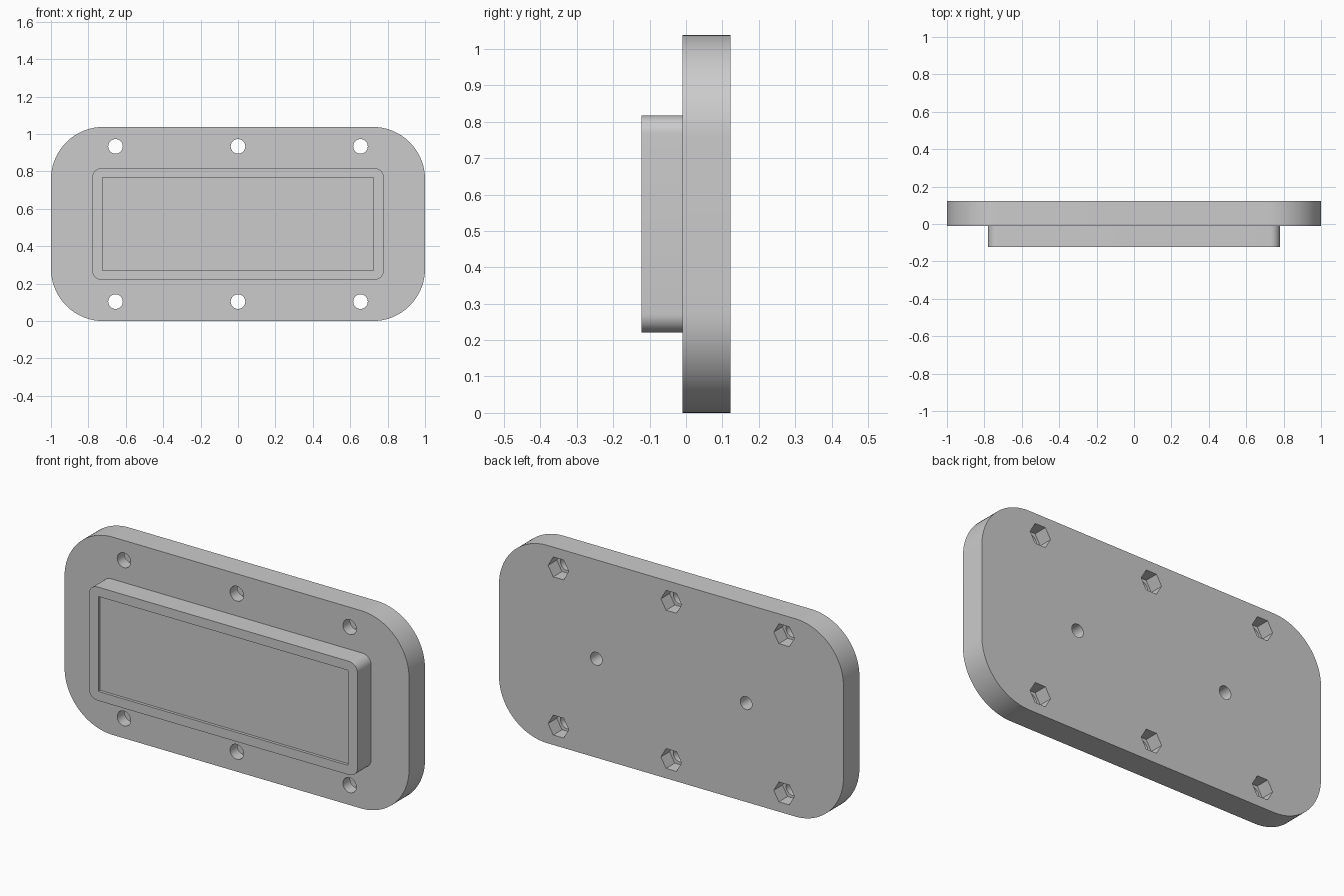
import bpy, bmesh, math

if "Cube" in bpy.data.objects:
    bpy.data.objects.remove(bpy.data.objects["Cube"])

FRONT, STEP, BACK, MID_Z = -0.1225, -0.01, 0.1225, 0.519


def prism(name, points, y0, y1):
    """Extrude an outline of (x, z) points from y0 to y1."""
    bm = bmesh.new()
    face = bm.faces.new([bm.verts.new((x, y0, z)) for x, z in points])
    ext = bmesh.ops.extrude_face_region(bm, geom=[face])
    moved = [v for v in ext["geom"] if isinstance(v, bmesh.types.BMVert)]
    bmesh.ops.translate(bm, verts=moved, vec=(0, y1 - y0, 0))
    bmesh.ops.recalc_face_normals(bm, faces=bm.faces)
    mesh = bpy.data.meshes.new(name)
    bm.to_mesh(mesh)
    bm.free()
    ob = bpy.data.objects.new(name, mesh)
    bpy.context.collection.objects.link(ob)
    return ob


def rounded(hx, hz, r, n=16):
    """Rounded rectangle outline centred on the plate."""
    pts = []
    for i, (sx, sz) in enumerate([(1, 1), (-1, 1), (-1, -1), (1, -1)]):
        for k in range(n + 1):
            a = math.pi / 2 * (i + k / n)
            pts.append((sx * (hx - r) + r * math.cos(a),
                        MID_Z + sz * (hz - r) + r * math.sin(a)))
    return pts


def ngon(cx, cz, r, n, turn=0.0):
    return [(cx + r * math.cos(turn + math.tau * k / n),
             cz + r * math.sin(turn + math.tau * k / n)) for k in range(n)]


def combine(target, tool, operation):
    """Apply a boolean and remove the tool object."""
    tool.hide_render = True
    mod = target.modifiers.new("bool", "BOOLEAN")
    mod.operation, mod.object, mod.solver = operation, tool, "EXACT"
    bpy.context.view_layer.objects.active = target
    bpy.ops.object.modifier_apply(modifier=mod.name)
    bpy.data.objects.remove(tool)


# Base plate with the raised front block
plate = prism("cover_plate", rounded(1.0, 0.519, 0.28, 24), STEP, BACK)
combine(plate, prism("raised_block", rounded(0.78, 0.298, 0.05, 10), FRONT, 0.03), "UNION")

# Shallow rectangular recess in the block
recess = [(sx * 0.725, MID_Z + sz * 0.249) for sx, sz in [(-1, -1), (1, -1), (1, 1), (-1, 1)]]
combine(plate, prism("recess_cutter", recess, FRONT - 0.1, FRONT + 0.015), "DIFFERENCE")

# Six bolt holes with hexagonal nut pockets behind
for x in (-0.655, 0, 0.655):
    for z in (MID_Z - 0.415, MID_Z + 0.415):
        combine(plate, prism("bolt_cutter", ngon(x, z, 0.039, 32), -0.2, 0.2), "DIFFERENCE")
        combine(plate, prism("nut_cutter", ngon(x, z, 0.06, 6), 0.05, 0.2), "DIFFERENCE")

# Two blind screw holes in the back
for x in (-0.435, 0.435):
    combine(plate, prism("screw_cutter", ngon(x, MID_Z, 0.034, 32), 0.02, 0.2), "DIFFERENCE")

# Smooth the rounded sides only
bpy.ops.object.select_all(action="DESELECT")
plate.select_set(True)
bpy.context.view_layer.objects.active = plate
bpy.ops.object.shade_smooth_by_angle(angle=math.radians(30))
